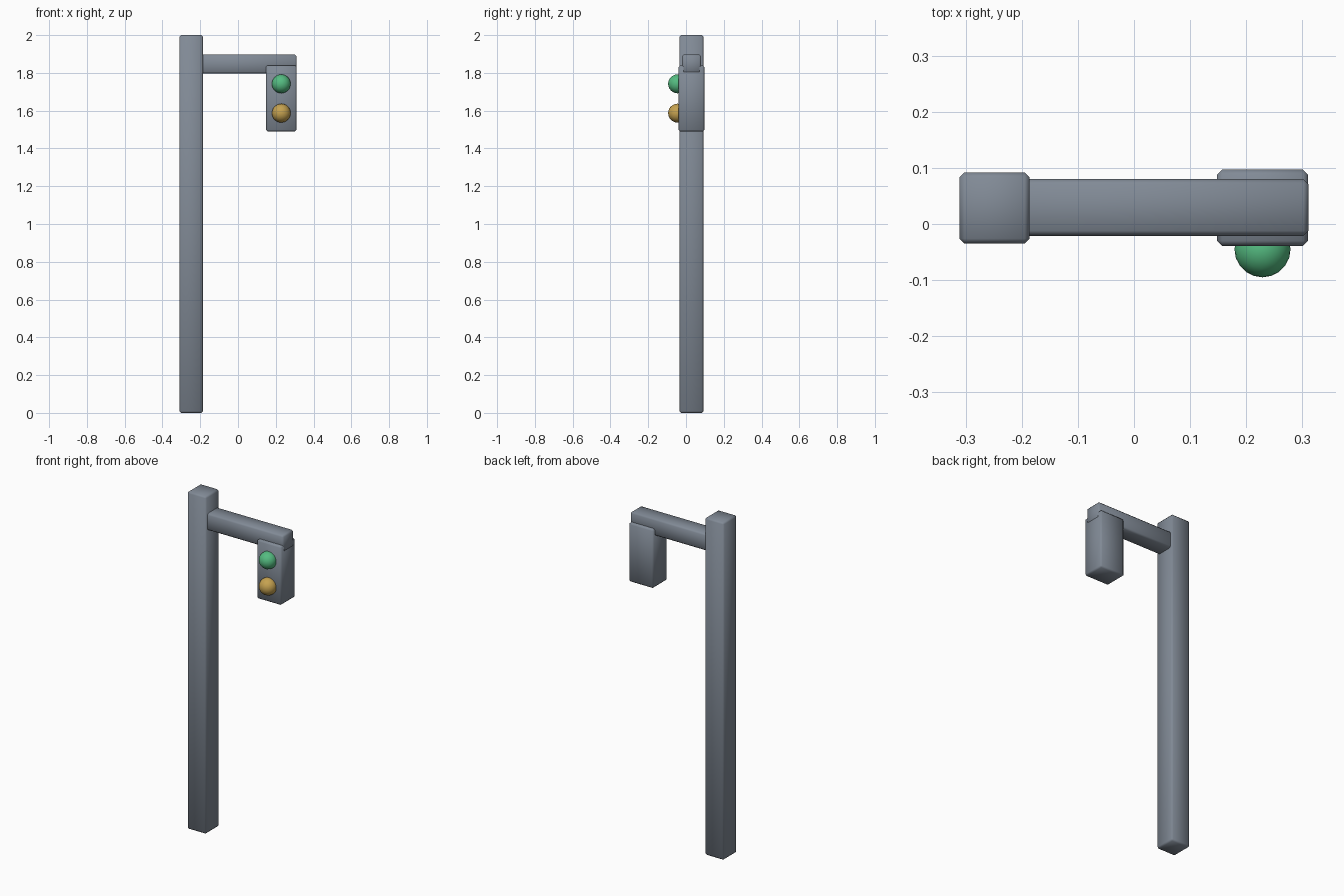
import bpy, bmesh
from mathutils import Vector

old = bpy.data.objects.get("Cube")
if old:
    bpy.data.objects.remove(old, do_unlink=True)


def material(name, rgb):
    mat = bpy.data.materials.new(name)
    mat.use_nodes = True
    colour = (*rgb, 1.0)
    mat.diffuse_color = colour
    mat.node_tree.nodes["Principled BSDF"].inputs["Base Color"].default_value = colour
    return mat


def finish(name, bm, mat):
    mesh = bpy.data.meshes.new(name)
    bm.normal_update()
    for face in bm.faces:
        face.smooth = True
    bm.to_mesh(mesh)
    bm.free()
    mesh.materials.append(mat)
    obj = bpy.data.objects.new(name, mesh)
    bpy.context.collection.objects.link(obj)
    return obj


def chamfered_box(name, low, high, mat, width=0.009):
    low, high = Vector(low), Vector(high)
    bm = bmesh.new()
    bmesh.ops.create_cube(bm, size=1)
    bmesh.ops.scale(bm, vec=high - low, verts=bm.verts)
    bmesh.ops.translate(bm, vec=(low + high) / 2, verts=bm.verts)
    bmesh.ops.bevel(bm, geom=bm.edges[:], offset=width, offset_type='OFFSET',
                    segments=1, profile=0.5, affect='EDGES')
    return finish(name, bm, mat)


def lamp(name, centre, mat, radius=0.05):
    bm = bmesh.new()
    bmesh.ops.create_icosphere(bm, subdivisions=3, radius=radius)
    bmesh.ops.translate(bm, vec=centre, verts=bm.verts)
    return finish(name, bm, mat)


steel = material("grey steel", (0.22, 0.255, 0.305))
green = material("signal green", (0.09, 0.50, 0.22))
amber = material("signal amber", (0.56, 0.36, 0.08))

# Upright post and the arm reaching out from it
chamfered_box("post", (-0.311, -0.035, 0), (-0.186, 0.092, 2), steel)
chamfered_box("arm", (-0.25, -0.021, 1.797), (0.311, 0.08, 1.897), steel)

# Signal housing hung under the arm tip
chamfered_box("signal_housing", (0.148, -0.039, 1.49), (0.31, 0.097, 1.84), steel)

# Round lamps half sunk in the housing front
lamp("upper_lamp", (0.229, -0.045, 1.742), green)
lamp("lower_lamp", (0.229, -0.045, 1.587), amber)
